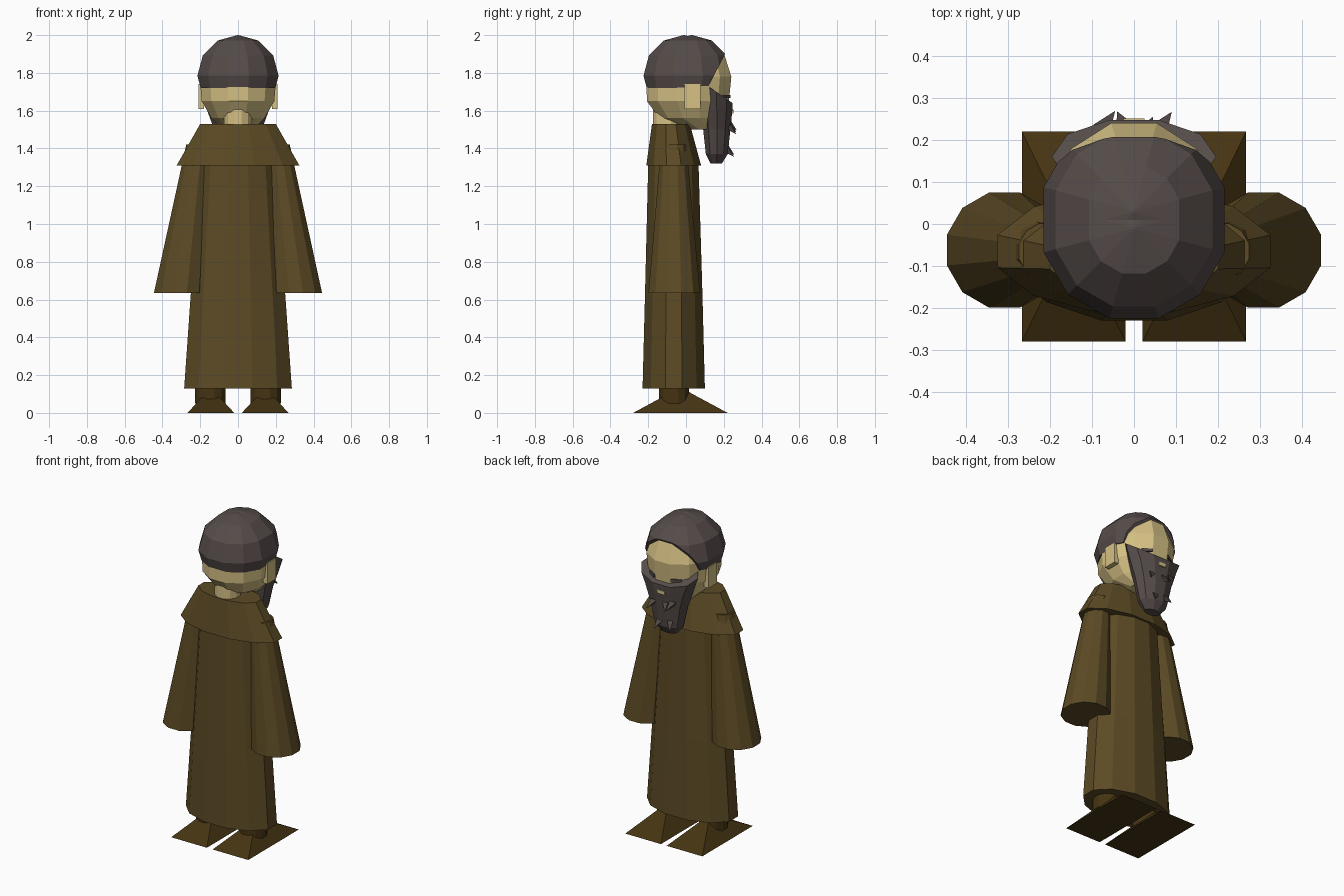
import bpy, bmesh, math
from mathutils import Vector, Matrix

cube = bpy.data.objects.get("Cube")
if cube:
    bpy.data.objects.remove(cube, do_unlink=True)


def material(name, colour):
    mat = bpy.data.materials.new(name)
    mat.use_nodes = True
    mat.diffuse_color = (*colour, 1)
    mat.node_tree.nodes["Principled BSDF"].inputs["Base Color"].default_value = (*colour, 1)
    return mat


robe_brown = material("robe brown", (0.107, 0.069, 0.018))
shoe_brown = material("shoe brown", (0.061, 0.034, 0.006))
hair_grey = material("hair grey", (0.092, 0.072, 0.067))
skin_tan = material("skin tan", (0.68, 0.54, 0.235))


def finish(name, bm, mat):
    bmesh.ops.recalc_face_normals(bm, faces=bm.faces)
    mesh = bpy.data.meshes.new(name)
    bm.to_mesh(mesh)
    bm.free()
    mesh.materials.append(mat)
    obj = bpy.data.objects.new(name, mesh)
    bpy.context.collection.objects.link(obj)
    return obj


def loft(rings, sides=12, tilt=0):
    """Stack flat-fronted rings of (z, centre x, centre y, half width, half depth).
    The tilt lowers the front of the last ring and raises its back."""
    bm = bmesh.new()
    loops = []
    grow = 1 / math.cos(math.pi / sides)
    for k, (z, cx, cy, rx, ry) in enumerate(rings):
        lean = tilt if k == len(rings) - 1 else 0
        loop = []
        for i in range(sides):
            a = math.tau * (i + 0.5) / sides + math.pi / 2
            c, s = math.cos(a) * grow, math.sin(a) * grow
            loop.append(bm.verts.new((cx + rx * c, cy + ry * s, z - lean * s)))
        loops.append(loop)
    for low, high in zip(loops, loops[1:]):
        for i in range(sides):
            j = (i + 1) % sides
            bm.faces.new((low[i], low[j], high[j], high[i]))
    bm.faces.new(loops[0])
    bm.faces.new(loops[-1])
    return bm


def box(name, mat, size, place, turn=0):
    bm = bmesh.new()
    bmesh.ops.create_cube(bm, size=1, matrix=Matrix.LocRotScale(
        Vector(place), Matrix.Rotation(turn, 3, 'Z'), Vector(size)))
    return finish(name, bm, mat)


def dome(name, cy, planes):
    """Faceted hair sphere, trimmed by planes given as (point, outward normal)."""
    r, cz = 0.215, 1.785
    rings = []
    for k in range(-5, 6):
        a = k * math.pi / 6 if abs(k) < 3 else math.copysign(math.pi / 2.02, k)
        if abs(k) <= 3:
            rings.append((cz + r * math.sin(a), 0, cy, r * math.cos(a), r * math.cos(a)))
    bm = loft(rings)
    for point, normal in planes:
        cut = bmesh.ops.bisect_plane(bm, geom=bm.verts[:] + bm.edges[:] + bm.faces[:],
                                     plane_co=point, plane_no=normal, clear_outer=True)
        rim = [e for e in cut["geom_cut"] if isinstance(e, bmesh.types.BMEdge)]
        bmesh.ops.holes_fill(bm, edges=rim)
    return finish(name, bm, hair_grey)


# Robe and shoulder cape
finish("robe", loft([(0.13, 0, -0.065, 0.285, 0.165),
                     (0.63, 0, -0.065, 0.25, 0.152),
                     (1.36, 0, -0.067, 0.195, 0.132)]), robe_brown)
finish("cape", loft([(1.31, 0, -0.065, 0.325, 0.145),
                     (1.53, 0, -0.08, 0.2, 0.1)]), robe_brown)

# Sleeves, legs and pointed shoes
for side, s in (("left", 1), ("right", -1)):
    finish(side + "_sleeve", loft([(0.635, s * 0.308, -0.062, 0.137, 0.137),
                                   (1.42, s * 0.208, -0.065, 0.066, 0.066)]), robe_brown)
    finish(side + "_leg", loft([(0.05, s * 0.147, -0.063, 0.08, 0.08),
                                (0.3, s * 0.147, -0.063, 0.08, 0.08)]), shoe_brown)
    bm = bmesh.new()
    base = [bm.verts.new((s * x, y, 0)) for x, y in
            ((0.02, -0.28), (0.267, -0.28), (0.267, 0.22), (0.02, 0.22))]
    tip = bm.verts.new((s * 0.145, -0.03, 0.135))
    bm.faces.new(base)
    for i in range(4):
        bm.faces.new((base[i], base[(i + 1) % 4], tip))
    finish(side + "_shoe", bm, shoe_brown)

# Neck and head
finish("neck", loft([(1.45, 0, -0.1, 0.073, 0.075),
                     (1.64, 0, -0.1, 0.073, 0.075)]), skin_tan)
finish("head", loft([(1.5, 0, 0.09, 0.08, 0.07),
                     (1.56, 0, 0.03, 0.14, 0.17),
                     (1.65, 0, 0.01, 0.192, 0.217),
                     (1.78, 0, 0.015, 0.203, 0.225),
                     (1.89, 0, 0.02, 0.165, 0.185),
                     (1.95, 0, 0.02, 0.1, 0.11)]), skin_tan)

# Ears and eyes
for side, s in (("left", 1), ("right", -1)):
    box(side + "_ear", skin_tan, (0.03, 0.085, 0.13), (s * 0.195, 0.035, 1.675))
    box(side + "_eye", hair_grey, (0.065, 0.009, 0.018), (s * 0.083, 0.214, 1.675), -s * 0.56)

# Hair: back dome and front cap with a slanted hairline
dome("back_hair", -0.01, [((0, 0, 1.72), (0, 0, -1)), ((0, 0.03, 1.8), (0, 1, 0))])
dome("front_hair", 0.03, [((0, 0, 1.73), (0, 0, -1)), ((0, 0.13, 1.75), (0, 0.88, -0.45))])

# Beard, mouth and loose tufts
finish("beard", loft([(1.32, 0, 0.16, 0.05, 0.03),
                      (1.37, 0, 0.163, 0.09, 0.058),
                      (1.5, 0, 0.163, 0.12, 0.072),
                      (1.6, 0, 0.163, 0.155, 0.082),
                      (1.7, 0, 0.16, 0.186, 0.087)], 10, 0.06), hair_grey)
box("mouth", skin_tan, (0.05, 0.009, 0.022), (0, 0.246, 1.595))
for x, z, lean in ((-0.075, 1.55, 0.03), (-0.02, 1.54, -0.02), (0.06, 1.53, 0.03),
                   (-0.045, 1.42, -0.02), (0.025, 1.41, 0.02)):
    bm = bmesh.new()
    y = 0.222 + (z - 1.41) * 0.1
    a, b, c, d = [bm.verts.new(p) for p in
                  ((x - 0.022, y, z), (x + 0.022, y, z), (x, y - 0.015, z - 0.03),
                   (x + lean, y + 0.033, z - 0.055))]
    for face in ((a, b, c), (a, b, d), (b, c, d), (c, a, d)):
        bm.faces.new(face)
    finish("beard_tuft", bm, hair_grey)
